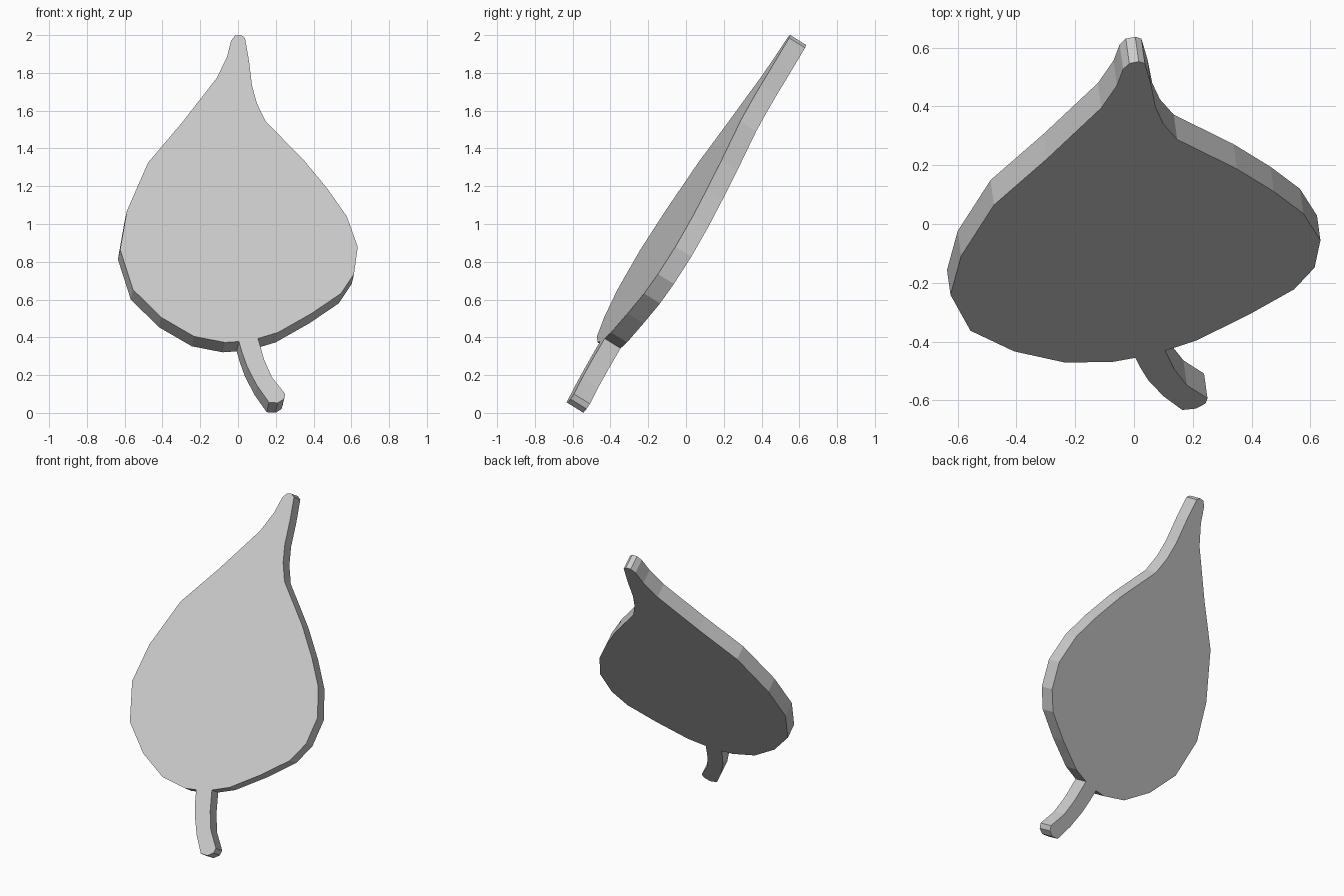
import bpy
import bmesh
from mathutils import Vector

cube = bpy.data.objects.get("Cube")
if cube:
    bpy.data.objects.remove(cube, do_unlink=True)


def make_material(name, colour):
    material = bpy.data.materials.new(name)
    material.use_nodes = True
    material.diffuse_color = colour
    material.node_tree.nodes["Principled BSDF"].inputs["Base Color"].default_value = colour
    return material


# The leaf lies in a plane that leans back and turns slightly to one side
LEAN, TURN, OFFSET = 0.62, 0.14, -0.69
THICKNESS = 0.1
FACING = Vector((TURN, -1, LEAN)).normalized()


def on_plane(x, z):
    """Front-view point placed on the sloping front surface."""
    return Vector((x, OFFSET + LEAN * z + TURN * x, z))


def make_slab(name, outline, material):
    """Extrude a front-view outline backwards, square to the sloping plane."""
    bm = bmesh.new()
    face = bm.faces.new([bm.verts.new(on_plane(x, z)) for x, z in outline])
    result = bmesh.ops.extrude_face_region(bm, geom=[face], use_keep_orig=True)
    moved = [v for v in result["geom"] if isinstance(v, bmesh.types.BMVert)]
    bmesh.ops.translate(bm, verts=moved, vec=-THICKNESS * FACING)
    bmesh.ops.recalc_face_normals(bm, faces=bm.faces)
    mesh = bpy.data.meshes.new(name)
    bm.to_mesh(mesh)
    bm.free()
    mesh.materials.append(material)
    leaf = bpy.data.objects.new(name, mesh)
    bpy.context.collection.objects.link(leaf)
    return leaf


# Rounded tip
tip = [(-.058, 1.886), (-.037, 1.97), (-.016, 1.997), (.016, 2), (.037, 1.985)]

# Blade edge on the left, from the tip down to the stem
left_edge = [(.058, 1.865), (.074, 1.733), (.1, 1.638), (.147, 1.543),
             (.35, 1.336), (.476, 1.183), (.576, 1.04), (.634, .88),
             (.614, .735), (.545, .632), (.39, .527), (.212, .426)]

# Curved stem, down one side and back up the other
stem = [(.106, .394), (.138, .283), (.18, .188), (.25, .1), (.243, .073),
        (.21, .053), (.164, .056), (.1, .146), (.048, .246), (.02, .325),
        (.005, .378)]

# Blade edge on the right, from the stem up to the tip
right_edge = [(-.069, .373), (-.233, .405), (-.407, .506), (-.556, .653),
              (-.624, .865), (-.588, 1.07), (-.476, 1.325), (-.296, 1.537),
              (-.111, 1.775)]

grey = make_material("light grey", (0.6, 0.6, 0.6, 1))
make_slab("leaf_with_stem", tip + left_edge + stem + right_edge, grey)
